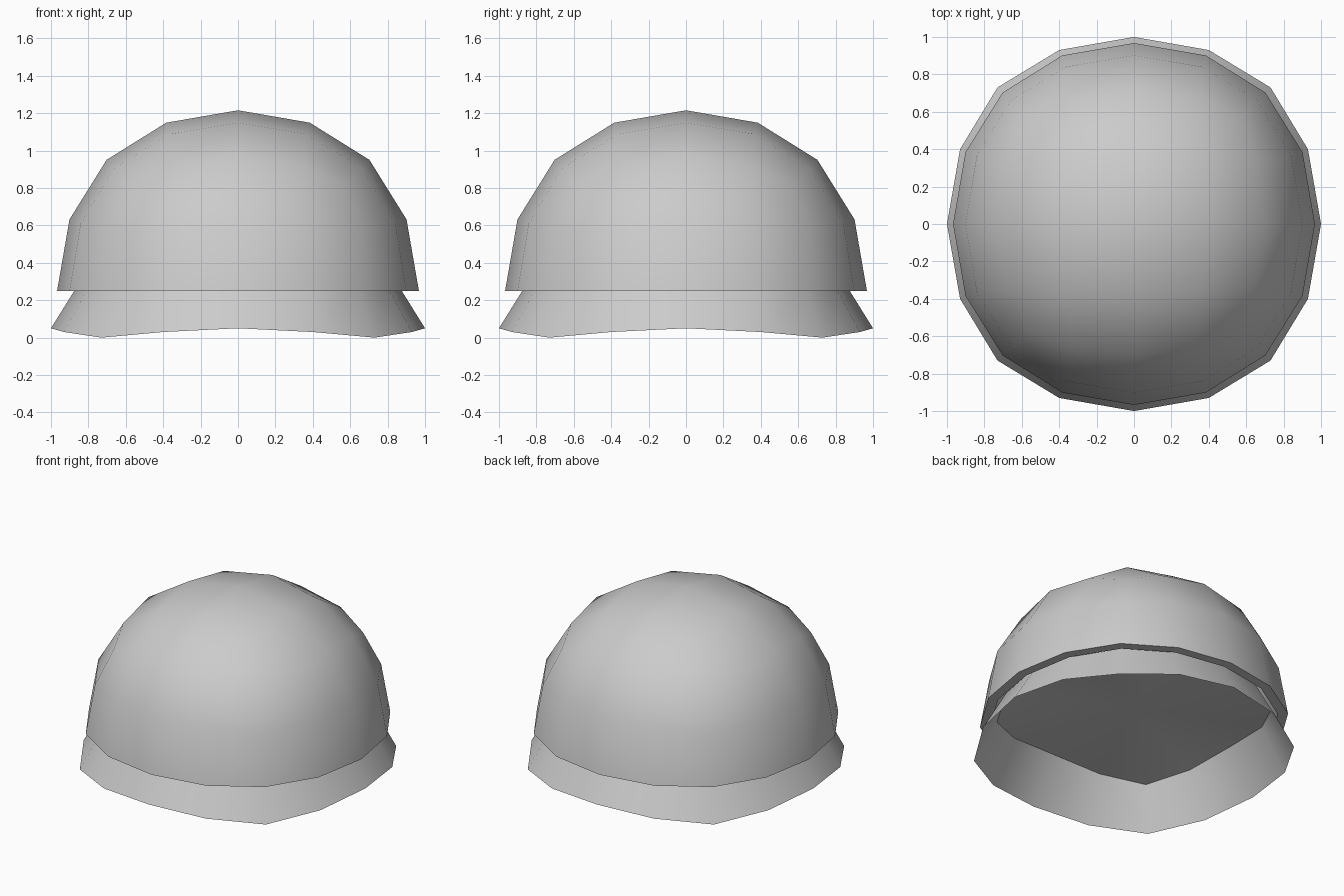
import bpy, bmesh, math
from mathutils import Matrix, Vector

if "Cube" in bpy.data.objects:
    bpy.data.objects.remove(bpy.data.objects["Cube"])

RIM_Z = 0.25


def smooth(ob):
    bpy.ops.object.select_all(action='DESELECT')
    bpy.context.view_layer.objects.active = ob
    ob.select_set(True)
    bpy.ops.object.shade_smooth_by_angle(angle=math.radians(35))


def add_object(name, bm):
    mesh = bpy.data.meshes.new(name)
    bm.to_mesh(mesh)
    bm.free()
    ob = bpy.data.objects.new(name, mesh)
    bpy.context.collection.objects.link(ob)
    return ob


def ring(bm, quarter):
    """Four-fold ring of vertices from one quarter turn of points."""
    return [bm.verts.new(Matrix.Rotation(k * math.pi / 2, 3, 'Z') @ Vector(p))
            for k in range(4) for p in quarter]


# Dome: upper half of a subdivided cube, with an inner wall and flat rim
bpy.ops.mesh.primitive_cube_add(size=2.305)
dome = bpy.context.object
dome.name = "dome"
sub = dome.modifiers.new("round", 'SUBSURF')
sub.levels = 2
bpy.ops.object.modifier_apply(modifier=sub.name)

bm = bmesh.new()
bm.from_mesh(dome.data)
lower = [v for v in bm.verts if v.co.z < -0.01]
bmesh.ops.delete(bm, geom=lower, context='VERTS')
copy = bmesh.ops.duplicate(bm, geom=bm.verts[:] + bm.edges[:] + bm.faces[:])["geom"]
inner_verts = [g for g in copy if isinstance(g, bmesh.types.BMVert)]
inner_faces = [g for g in copy if isinstance(g, bmesh.types.BMFace)]
bmesh.ops.scale(bm, vec=(0.933, 0.933, 0.933), verts=inner_verts)
bmesh.ops.reverse_faces(bm, faces=inner_faces)
bmesh.ops.bridge_loops(bm, edges=[e for e in bm.edges if e.is_boundary])
bmesh.ops.translate(bm, vec=(0, 0, RIM_Z - 0.002), verts=bm.verts)
bmesh.ops.recalc_face_normals(bm, faces=bm.faces)
bm.to_mesh(dome.data)
bm.free()
smooth(dome)

# Skirt: flared band with wavy edges, closed by a nearly flat ceiling
bm = bmesh.new()
bottom = ring(bm, [(1, 0, 0.05), (0.93, 0.40, 0.03), (0.73, 0.73, 0), (0.40, 0.93, 0.03)])
top = ring(bm, [(0.81, 0, 0.355), (0.77, 0.36, 0.325), (0.625, 0.625, 0.28), (0.36, 0.77, 0.325)])
centre = bm.verts.new((0, 0, 0.345))
n = len(top)
for i in range(n):
    j = (i + 1) % n
    bm.faces.new((bottom[i], bottom[j], top[j], top[i]))
    bm.faces.new((top[i], top[j], centre))
smooth(add_object("skirt", bm))
